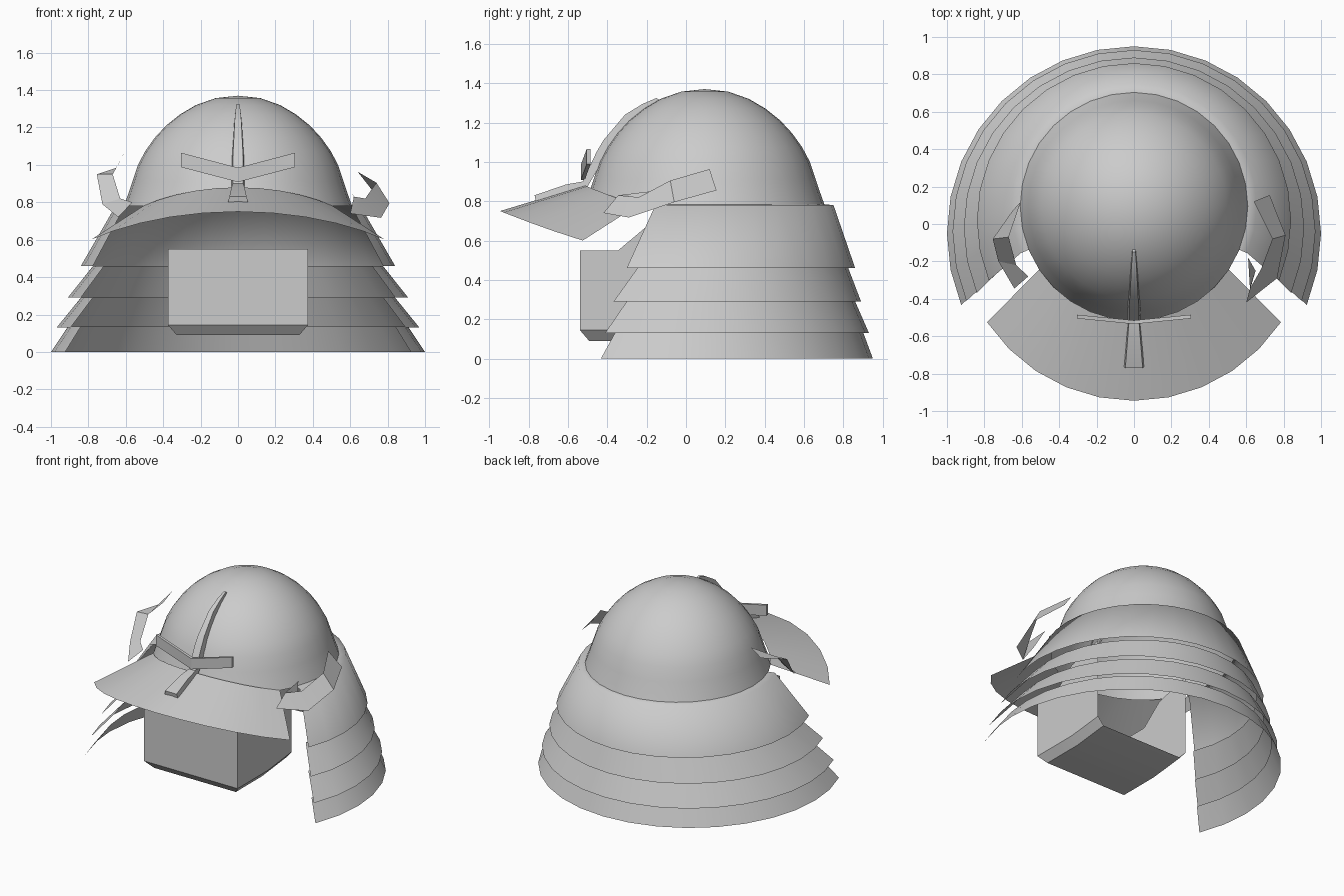
import bpy, bmesh
from math import sin, cos, radians, pi

if "Cube" in bpy.data.objects:
    bpy.data.objects.remove(bpy.data.objects["Cube"])


def make(name, verts, faces, angle=35):
    me = bpy.data.meshes.new(name)
    me.from_pydata(verts, [], faces)
    bm = bmesh.new()
    bm.from_mesh(me)
    bmesh.ops.remove_doubles(bm, verts=bm.verts, dist=1e-4)
    bmesh.ops.recalc_face_normals(bm, faces=bm.faces)
    bm.to_mesh(me)
    bm.free()
    ob = bpy.data.objects.new(name, me)
    bpy.context.collection.objects.link(ob)
    bpy.ops.object.select_all(action='DESELECT')
    ob.select_set(True)
    bpy.context.view_layer.objects.active = ob
    bpy.ops.object.shade_smooth_by_angle(angle=radians(angle))
    return ob


def loft(name, rows, extra=(), angle=35):
    """Sheet through rows of equally many points."""
    n = len(rows[0])
    verts = [p for r in rows for p in r]
    faces = [(i*n+j, i*n+j+1, (i+1)*n+j+1, (i+1)*n+j)
             for i in range(len(rows)-1) for j in range(n-1)]
    return make(name, verts, faces + list(extra), angle)


def arc(r, cy, z, a0, a1, n):
    return [(r*cos(radians(a0+(a1-a0)*i/n)), cy+r*sin(radians(a0+(a1-a0)*i/n)), z)
            for i in range(n+1)]


# Dome bowl
profile = [(.61, .78), (.585, .85), (.565, .91), (.535, 1.0), (.495, 1.075), (.445, 1.145),
           (.385, 1.21), (.31, 1.27), (.225, 1.32), (.12, 1.357), (0, 1.37)]
loft("dome", [arc(r, .095, z, 0, 360, 32) for r, z in profile], angle=50)

# Neck guard: four overlapping flared bands, open at the front
bands = [[(.60, .095, .785), (.655, .095, .78), (.84, .02, .46)],
         [(.775, .05, .46), (.91, -.02, .29)],
         [(.84, .02, .29), (.97, -.04, .13)],
         [(.91, -.01, .135), (1.0, -.05, 0)]]
for k, band in enumerate(bands):
    loft(f"neck_guard_band_{k+1}", [arc(r, c, z, -22.5, 202.5, 20) for r, c, z in band],
         angle=80)

# Brim, drooping towards its ends
inner, outer = [], []
for i in range(-5, 6):
    a = radians(11.25*i)
    d = 1-cos(i/5*pi/2)
    inner.append((.61*sin(a), .095-.61*cos(a), .88-.10*d))
    outer.append((.945*sin(a), -.945*cos(a), .75-.15*d))
loft("brim", [inner, outer])

# Centre ridge running down the dome and onto the brim: y, z, half width
ridge = [(-.15, 1.325, .01), (-.22, 1.295, .016), (-.31, 1.24, .022), (-.42, 1.11, .03),
         (-.455, 1.05, .034), (-.525, .90, .034), (-.61, .885, .042), (-.77, .83, .058)]
rows = []
for y, z, w in ridge:
    dy, dz = (.04, -.03) if z > .95 else (.01, -.05)
    rows.append([(-w, y+dy, z+dz), (-w*.8, y, z), (w*.8, y, z), (w, y+dy, z+dz)])
n = 4*(len(rows)-1)
loft("centre_ridge", rows, [(0, 1, 2, 3), (n, n+1, n+2, n+3)], 50)

# V-shaped front crest plate
plate = [[(x, y, z) for y, z in ((f, t), (f, t-.077), (f+.02, t-.077), (f+.02, t), (f, t))]
         for x, f, t in ((-.305, -.505, 1.065), (0, -.535, .985), (.305, -.505, 1.065))]
loft("crest_plate", plate, [(0, 1, 2, 3), (10, 11, 12, 13)], 10)

# Face mask: front and side walls with chamfered chin, open at back and top
top = [(-.375, .08, .75), (-.375, -.19, .68), (-.375, -.345, .55), (-.375, -.54, .55)]
rows = []
for zz, inset in ((None, 0), (.145, 0), (.09, .047)):
    half = [(x+inset, y+(inset if y == -.54 else 0), z if zz is None else
             zz+(.03 if y > 0 else 0)) for x, y, z in top]
    rows.append(half + [(-x, y, z) for x, y, z in reversed(half)])
chin = [(16+i, 17+i, 22-i, 23-i) for i in range(3)]
loft("face_mask", rows, chin, 30)

# Bent ribbon wings on each side of the brim
loft("right_wing", [
    [(.64, .12, .963), (.725, .155, .855)],
    [(.74, -.08, .905), (.81, -.06, .795)],
    [(.68, -.24, .82), (.765, -.29, .717)],
    [(.62, -.345, .83), (.60, -.42, .74)],
    [(.61, -.18, .85), (.65, -.25, .74)]], angle=10)
loft("left_wing", [
    [(-.605, .12, 1.07), (-.65, .07, .985)],
    [(-.67, -.07, .95), (-.755, -.08, .95)],
    [(-.63, -.22, .82), (-.725, -.20, .79)],
    [(-.565, -.28, .80), (-.64, -.345, .72)]], angle=10)
